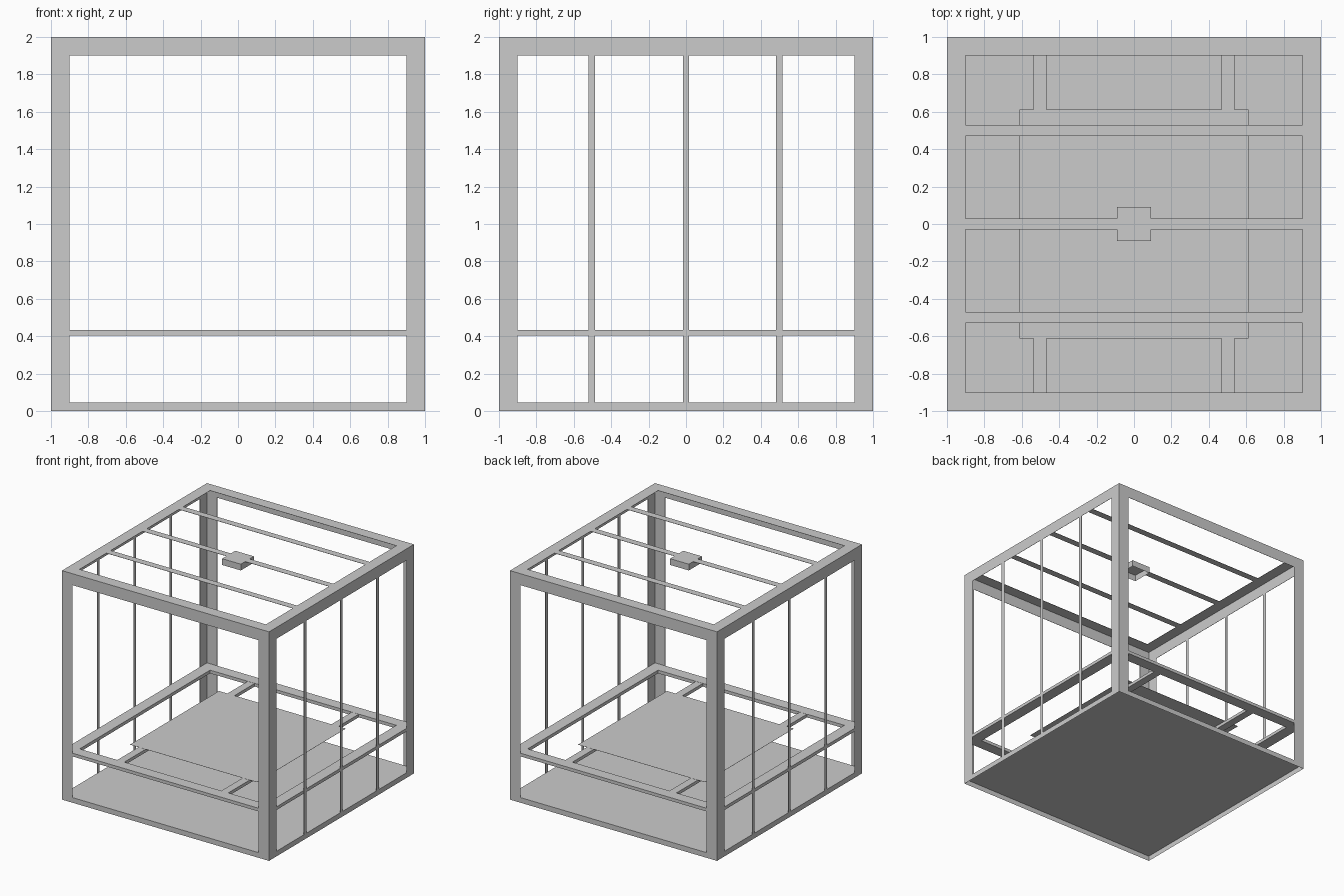
import bpy, bmesh

if "Cube" in bpy.data.objects:
    bpy.data.objects.remove(bpy.data.objects["Cube"])

T = 0.002  # sheet thickness of the shell panels


def boxes(name, limits, open_bottom=False):
    """One object made of axis-aligned boxes given by their limits."""
    bm = bmesh.new()
    for x0, x1, y0, y1, z0, z1 in limits:
        for v in bmesh.ops.create_cube(bm, size=1)["verts"]:
            v.co.x = x1 if v.co.x > 0 else x0
            v.co.y = y1 if v.co.y > 0 else y0
            v.co.z = z1 if v.co.z > 0 else z0
    if open_bottom:
        bm.normal_update()
        down = [f for f in bm.faces if f.normal.z < -0.5]
        bmesh.ops.delete(bm, geom=down, context="FACES_ONLY")
    mesh = bpy.data.meshes.new(name)
    bm.to_mesh(mesh)
    bm.free()
    ob = bpy.data.objects.new(name, mesh)
    bpy.context.collection.objects.link(ob)


def window(a, b0, b1, c0, c1):
    """Rectangles (u0, u1, v0, v1) of a frame: outer half width a, v from b0 to b1, opening v c0 to c1."""
    return [(-a, a, b0, c0), (-a, a, c1, b1), (-a, -0.9, c0, c1), (0.9, a, c0, c1)]


# Base tray, hollow underneath
boxes("base_tray", [(-1, 1, -1, 1, 0, 0.045)], open_bottom=True)

# Thin upright frames on the four sides; left and right ones carry slim bars
upright = [r for r in window(1, 0.045, 2, 0.045, 1.9) if r[3] > r[2]]
bars = [(y - w, y + w, 0.045, 1.9) for y, w in ((-0.503, 0.017), (0, 0.015), (0.498, 0.017))]
for name, lo, hi in (("front_frame", -1, -1 + T), ("back_frame", 1 - T, 1)):
    boxes(name, [(u0, u1, lo, hi, v0, v1) for u0, u1, v0, v1 in upright])
for name, lo, hi in (("left_frame", -1, -1 + T), ("right_frame", 1 - T, 1)):
    boxes(name, [(lo, hi, u0, u1, v0, v1) for u0, u1, v0, v1 in upright + bars])

# Thin roof frame with three cross bars
roof = window(1, -1, 1, -0.9, 0.9) + [(-0.9, 0.9, y - 0.03, y + 0.03) for y in (-0.5, 0, 0.5)]
boxes("roof_frame", [r + (2 - T, 2) for r in roof])

# Hollow block hanging at the roof centre
boxes("roof_block", [(-0.09, 0.09, -0.09, 0.09, 1.945, 2.0)], open_bottom=True)

# Shelf frame running around inside the shell
e = 1 - T / 2
boxes("shelf_frame", [r + (0.404, 0.432) for r in window(e, -e, e, -0.9, 0.9)])

# Bed supports and thin bed plate
boxes("bed_supports", [(x - 0.034, x + 0.034, -0.9, 0.9, 0.404, 0.431) for x in (-0.503, 0.502)])
boxes("bed_plate", [(-0.613, 0.613, -0.613, 0.613, 0.435, 0.436)])
